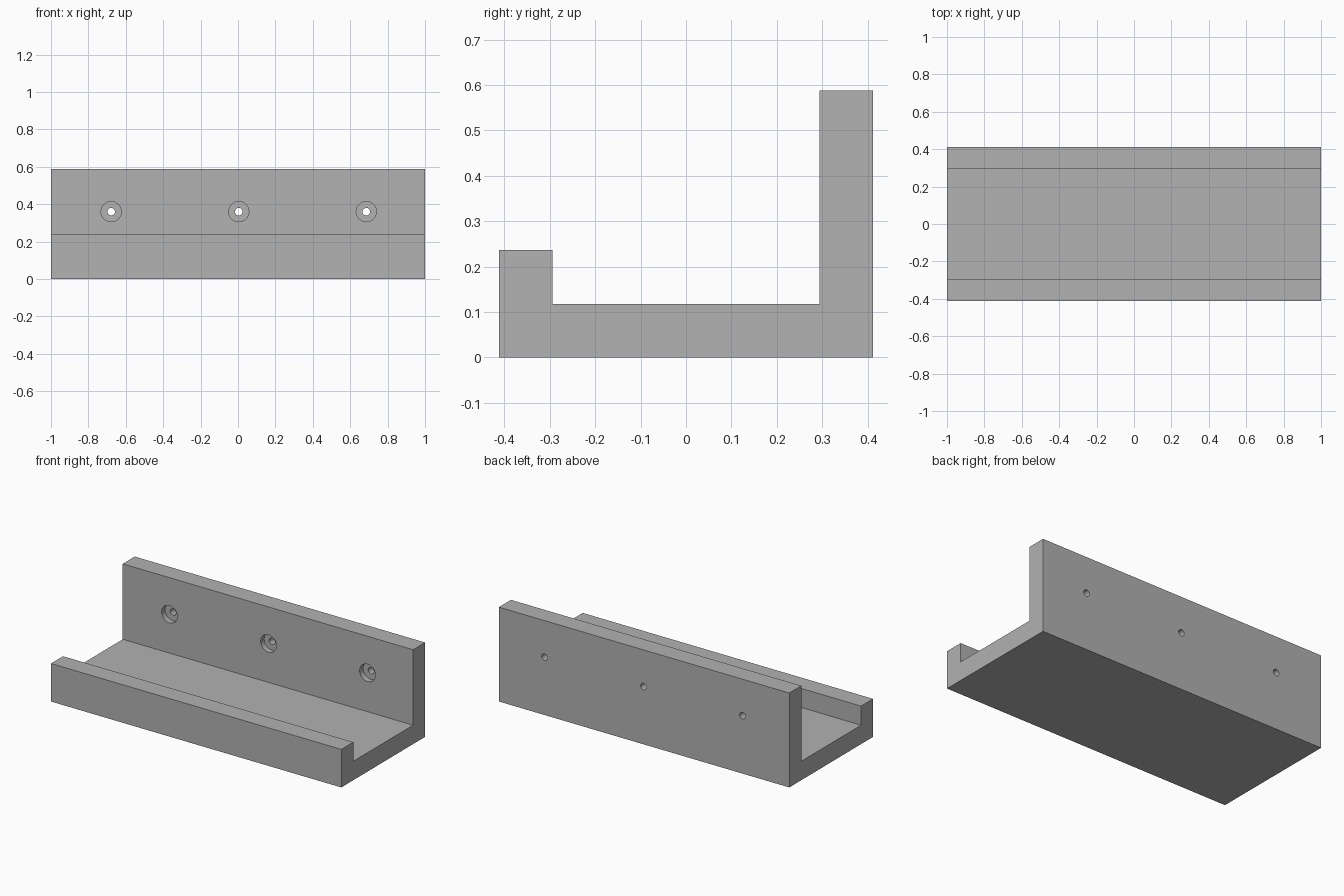
import bpy, bmesh, math

cube = bpy.data.objects.get("Cube")
if cube:
    bpy.data.objects.remove(cube, do_unlink=True)

# Dimensions
HALF_LEN, HALF_DEPTH, WALL = 1.0, 0.412, 0.118
LIP_Z, BACK_Z, HOLE_Z = 0.237, 0.588, 0.36
HOLE_R, BORE_R, BORE_DEPTH = 0.02, 0.054, 0.035
INNER = HALF_DEPTH - WALL

grey = bpy.data.materials.new("plain_grey")
grey.use_nodes = True
colour = (0.445, 0.445, 0.445, 1)
grey.diffuse_color = colour
grey.node_tree.nodes["Principled BSDF"].inputs["Base Color"].default_value = colour

# Shelf body: channel profile extruded along x
profile = [(-HALF_DEPTH, 0), (HALF_DEPTH, 0), (HALF_DEPTH, BACK_Z), (INNER, BACK_Z),
           (INNER, WALL), (-INNER, WALL), (-INNER, LIP_Z), (-HALF_DEPTH, LIP_Z)]
bm = bmesh.new()
end = bm.faces.new([bm.verts.new((-HALF_LEN, y, z)) for y, z in profile])
side = bmesh.ops.extrude_face_region(bm, geom=[end])["geom"]
bmesh.ops.translate(bm, vec=(2 * HALF_LEN, 0, 0),
                    verts=[v for v in side if isinstance(v, bmesh.types.BMVert)])
bmesh.ops.recalc_face_normals(bm, faces=bm.faces)
mesh = bpy.data.meshes.new("shelf_body")
bm.to_mesh(mesh)
bm.free()
mesh.materials.append(grey)
shelf = bpy.data.objects.new("shelf_body", mesh)
bpy.context.collection.objects.link(shelf)


def drill(x, y_start, y_end, radius):
    """Cut a round hole along y through the back wall."""
    bpy.ops.mesh.primitive_cylinder_add(
        vertices=48, radius=radius, depth=y_end - y_start,
        location=(x, (y_start + y_end) / 2, HOLE_Z), rotation=(math.pi / 2, 0, 0))
    cutter = bpy.context.object
    cutter.name = "hole_cutter"
    cutter.hide_render = True
    cutter.data.materials.append(grey)
    mod = shelf.modifiers.new("hole", "BOOLEAN")
    mod.operation, mod.solver, mod.object = "DIFFERENCE", "EXACT", cutter
    bpy.context.view_layer.objects.active = shelf
    bpy.ops.object.modifier_apply(modifier=mod.name)
    bpy.data.objects.remove(cutter, do_unlink=True)


# Counterbored screw holes
for i in (-1, 0, 1):
    x = 0.004 + i * 0.682
    drill(x, INNER - 0.05, INNER + BORE_DEPTH, BORE_R)
    drill(x, INNER - 0.05, HALF_DEPTH + 0.05, HOLE_R)

# Smooth hole walls, keep the edges sharp
bpy.ops.object.select_all(action="DESELECT")
shelf.select_set(True)
bpy.context.view_layer.objects.active = shelf
bpy.ops.object.shade_smooth_by_angle(angle=math.radians(30))
